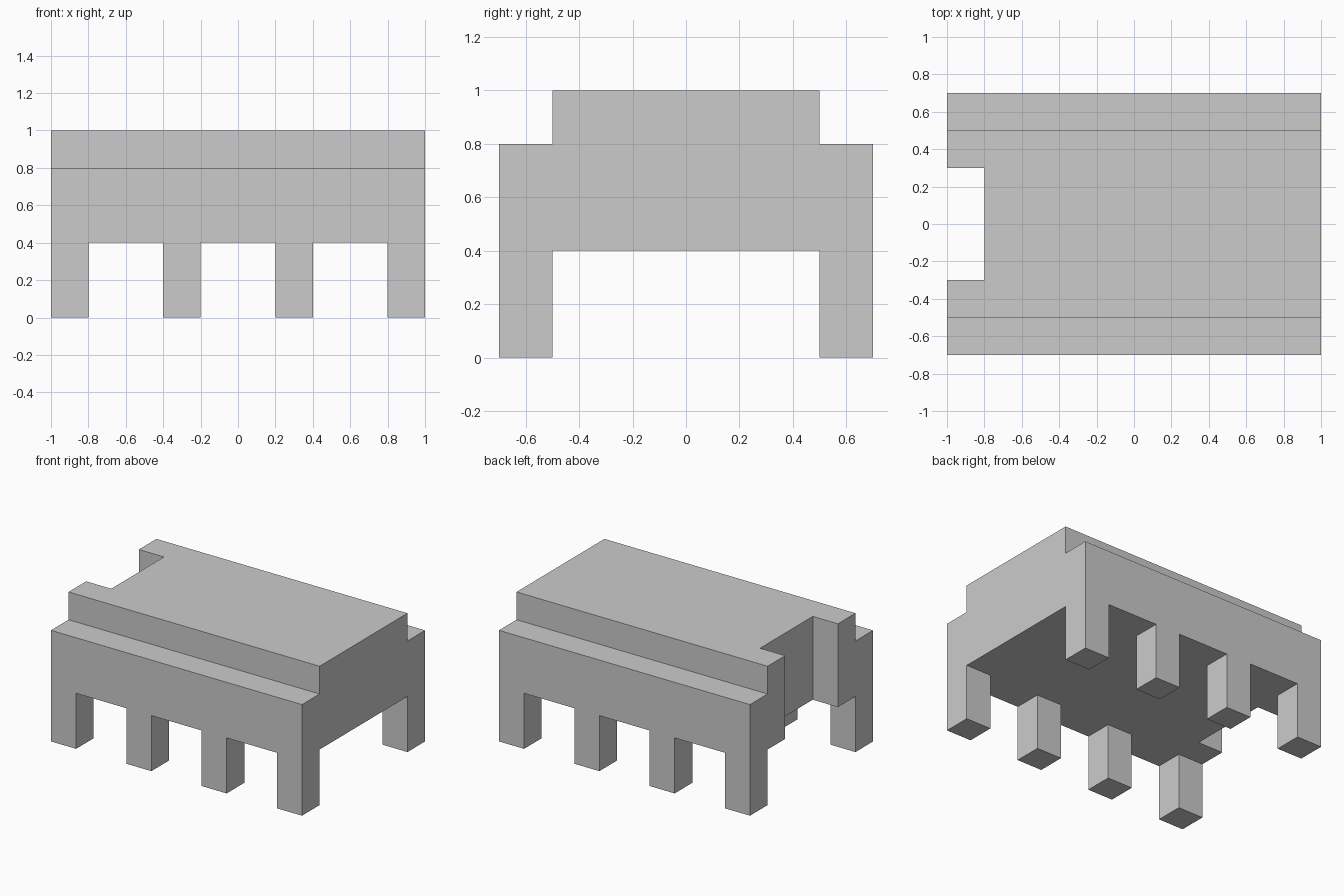
import bpy
import bmesh

if "Cube" in bpy.data.objects:
    bpy.data.objects.remove(bpy.data.objects["Cube"])

LEG_GAPS = [(-0.8, -0.4), (-0.2, 0.2), (0.4, 0.8)]


def make_object(name, bm):
    bmesh.ops.recalc_face_normals(bm, faces=bm.faces)
    mesh = bpy.data.meshes.new(name)
    bm.to_mesh(mesh)
    bm.free()
    obj = bpy.data.objects.new(name, mesh)
    bpy.context.collection.objects.link(obj)
    return obj


def extrude_profile(name, points, x0, x1):
    """Extrude a closed (y, z) outline along x."""
    bm = bmesh.new()
    face = bm.faces.new([bm.verts.new((x0, y, z)) for y, z in points])
    geom = bmesh.ops.extrude_face_region(bm, geom=[face])["geom"]
    moved = [v for v in geom if isinstance(v, bmesh.types.BMVert)]
    bmesh.ops.translate(bm, vec=(x1 - x0, 0, 0), verts=moved)
    return make_object(name, bm)


def cut_box(target, name, xs, ys, zs):
    """Subtract a box from the target and discard the box."""
    outline = [(ys[0], zs[0]), (ys[1], zs[0]), (ys[1], zs[1]), (ys[0], zs[1])]
    cutter = extrude_profile(name, outline, *xs)
    cutter.hide_render = True
    mod = target.modifiers.new(name, 'BOOLEAN')
    mod.operation = 'DIFFERENCE'
    mod.solver = 'EXACT'
    mod.object = cutter
    bpy.context.view_layer.objects.active = target
    bpy.ops.object.modifier_apply(modifier=name)
    bpy.data.objects.remove(cutter)


# Stepped housing with a leg wall down each side, mirrored across y
half = [(0.5, 0.4), (0.5, 0), (0.7, 0), (0.7, 0.8), (0.5, 0.8), (0.5, 1)]
profile = half + [(-y, z) for y, z in reversed(half)]
body = extrude_profile("chip_housing", profile, -1, 1)

# Gaps that split each wall into four legs
for x0, x1 in LEG_GAPS:
    for ys in ((0.45, 0.8), (-0.8, -0.45)):
        cut_box(body, "leg_gap", (x0, x1), ys, (-0.1, 0.4))

# Notch through the left end
cut_box(body, "end_notch", (-1.1, -0.8), (-0.3, 0.3), (0.2, 1.2))
